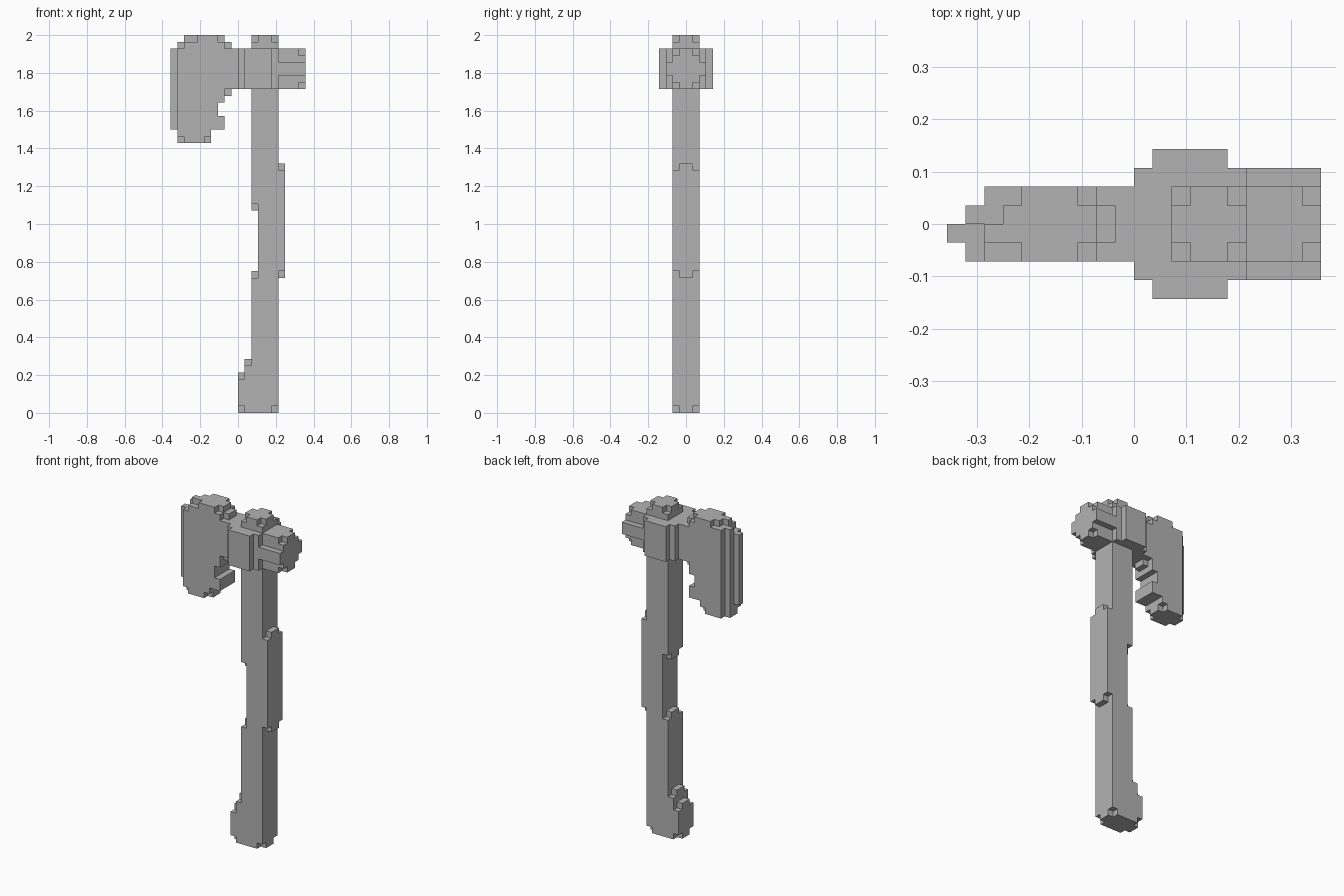
import bpy, bmesh
from mathutils import Vector

cube = bpy.data.objects.get("Cube")
if cube:
    bpy.data.objects.remove(cube, do_unlink=True)

U = 2 / 56  # size of one block

grey = bpy.data.materials.new("stone_grey")
grey.use_nodes = True
colour = (0.45, 0.45, 0.45, 1)
grey.diffuse_color = colour
grey.node_tree.nodes["Principled BSDF"].inputs["Base Color"].default_value = colour


def box(x0, x1, y0, y1, z0, z1):
    """Set of unit cells inside a box."""
    return {(x, y, z) for x in range(x0, x1) for y in range(y0, y1) for z in range(z0, z1)}


def slab(x0, x1, half, z0, z1):
    """Box centred on y."""
    return box(x0, x1, -half, half, z0, z1)


def chamfered(x0, x1, half, z0, z1):
    """Centred slab without its four upright corner columns."""
    return slab(x0 + 1, x1 - 1, half, z0, z1) | slab(x0, x1, half - 1, z0, z1)


parts = {}

# Shaft with the rounded pommel, finger notch and front grip
shaft = chamfered(0, 6, 2, 0, 1) | slab(0, 6, 2, 1, 5) | slab(2, 6, 2, 5, 48)
shaft |= slab(0, 1, 1, 5, 6) | slab(1, 2, 2, 5, 7) | slab(1, 2, 1, 7, 8)
shaft -= slab(2, 3, 2, 21, 30)
for z in (20, 30):
    shaft -= slab(2, 3, 2, z, z + 1) - slab(2, 3, 1, z, z + 1)
parts["shaft"] = shaft
parts["shaft_grip"] = slab(6, 7, 2, 21, 36) | slab(6, 7, 1, 20, 37)

# Head socket with cheek plates and top knob
parts["head_socket"] = slab(0, 6, 3, 48, 54) | slab(1, 5, 4, 48, 54)
parts["top_knob"] = slab(2, 6, 2, 54, 55) | chamfered(2, 6, 2, 55, 56)

# Hammer end with side ribs and trimmed outer corners
hammer = slab(6, 10, 2, 48, 54) | slab(6, 10, 3, 50, 52)
for z in (48, 53):
    hammer -= slab(9, 10, 2, z, z + 1) - slab(9, 10, 1, z, z + 1)
parts["hammer_end"] = hammer

# Blade body with its stepped lower beard
blade = slab(-8, -4, 2, 41, 55) | slab(-8, -5, 2, 40, 41) | slab(-5, -4, 1, 40, 41)
blade |= slab(-4, -2, 2, 42, 44) | slab(-4, -3, 2, 44, 46)
blade |= slab(-4, -2, 2, 46, 55) | slab(-2, 0, 2, 48, 54)
blade |= slab(-2, -1, 1, 47, 55)
# Crown of the blade
blade |= slab(-6, -3, 2, 55, 56) | slab(-7, -2, 1, 55, 56) | box(-8, -7, -1, 0, 55, 56)
parts["blade"] = blade

# Cutting edge, tapering toward the outside
parts["cutting_edge"] = (box(-9, -8, -2, 1, 41, 54) | box(-9, -8, -1, 1, 40, 41)
                         | box(-9, -8, 0, 1, 54, 55) | box(-10, -9, -1, 0, 42, 54))

solid = set().union(*parts.values())


def build(name, cells):
    """Skin the cells, keeping only faces open to the air."""
    bm = bmesh.new()
    for cell in cells:
        for axis in range(3):
            for side in (0, 1):
                near = list(cell)
                near[axis] += 2 * side - 1
                if tuple(near) in solid:
                    continue
                base = Vector(cell)
                base[axis] += side
                a, b = Vector(), Vector()
                a[(axis + 1) % 3] = 1
                b[(axis + 2) % 3] = 1
                ring = [base, base + a, base + a + b, base + b]
                if not side:
                    ring.reverse()
                bm.faces.new([bm.verts.new(p * U) for p in ring])
    bmesh.ops.remove_doubles(bm, verts=bm.verts[:], dist=U / 100)
    bmesh.ops.dissolve_limit(bm, angle_limit=0.01, verts=bm.verts[:], edges=bm.edges[:])
    mesh = bpy.data.meshes.new(name)
    bm.to_mesh(mesh)
    bm.free()
    mesh.materials.append(grey)
    bpy.context.collection.objects.link(bpy.data.objects.new(name, mesh))


for part_name, part_cells in parts.items():
    build(part_name, part_cells)
